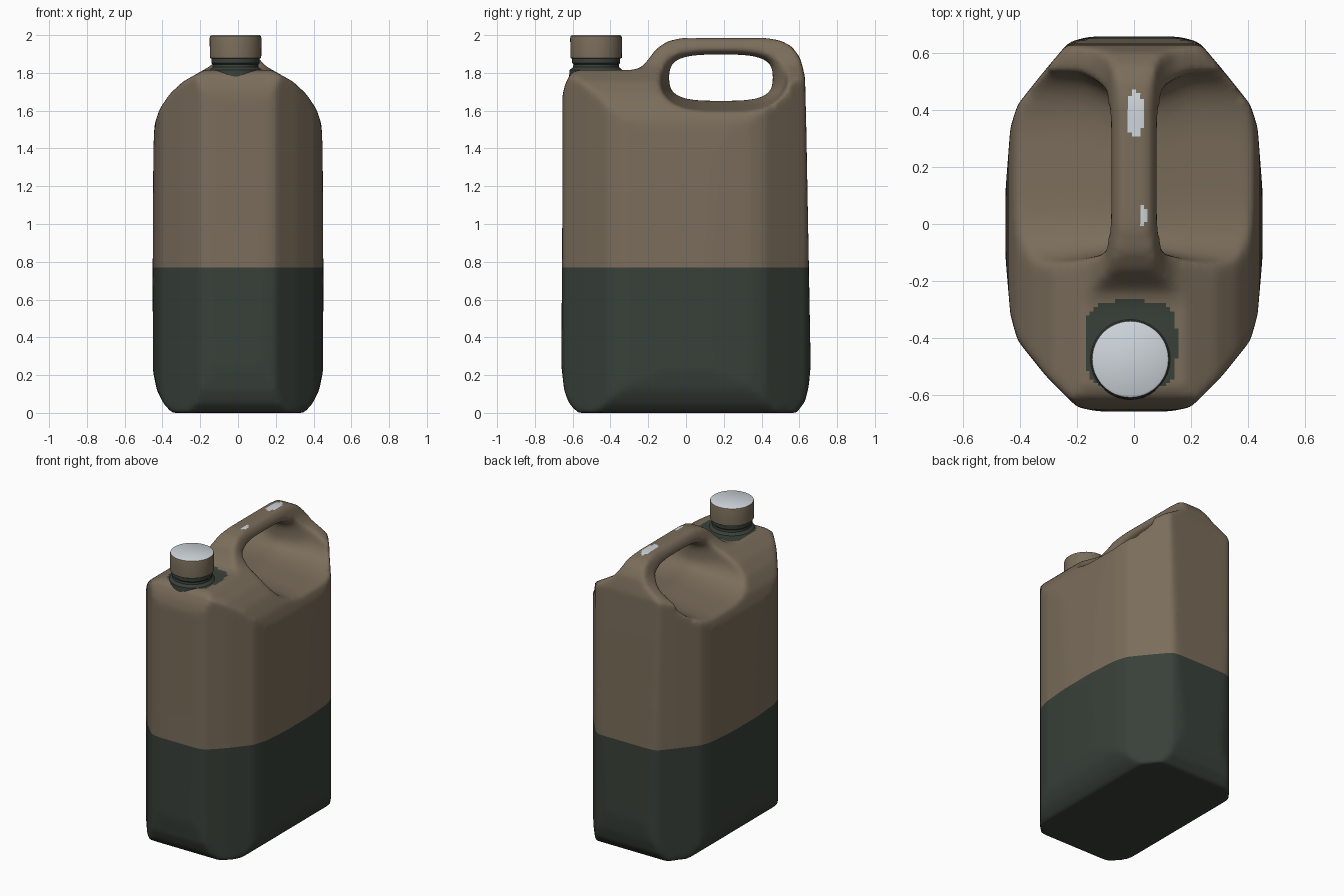
import bpy, bmesh, math
from mathutils import Vector

if "Cube" in bpy.data.objects:
    bpy.data.objects.remove(bpy.data.objects["Cube"])


def material(name, rgb):
    m = bpy.data.materials.new(name)
    m.diffuse_color = (*rgb, 1)
    m.use_nodes = True
    m.node_tree.nodes["Principled BSDF"].inputs["Base Color"].default_value = m.diffuse_color
    return m


BROWN = material("dusty brown", (0.195, 0.152, 0.103))
GREEN = material("dark green", (0.040, 0.052, 0.041))
LIGHT = material("pale metal", (0.62, 0.67, 0.71))


def loft(name, rings):
    """Closed solid through a list of equal-length rings."""
    bm = bmesh.new()
    vs = [[bm.verts.new(p) for p in r] for r in rings]
    n = len(rings[0])
    for a, b in zip(vs, vs[1:]):
        for i in range(n):
            j = (i + 1) % n
            bm.faces.new((a[i], a[j], b[j], b[i]))
    bm.faces.new(vs[0])
    bm.faces.new(vs[-1])
    bmesh.ops.recalc_face_normals(bm, faces=bm.faces)
    me = bpy.data.meshes.new(name)
    bm.to_mesh(me)
    bm.free()
    ob = bpy.data.objects.new(name, me)
    bpy.context.collection.objects.link(ob)
    return ob


def mirrored(half):
    return half + [(-x, z) for x, z in reversed(half)]


# Body: side silhouette, trimmed by the front silhouette and the plan outline
side = [(-0.57, 0), (-0.62, 0.05), (-0.645, 0.12), (-0.66, 0.25), (-0.655, 1.0), (-0.655, 1.68),
        (-0.64, 1.74), (-0.61, 1.80), (-0.57, 1.815), (-0.28, 1.815), (-0.235, 1.83),
        (-0.20, 1.87), (-0.16, 1.925), (-0.10, 1.967), (-0.02, 1.985), (0.42, 1.985),
        (0.50, 1.972), (0.56, 1.94), (0.605, 1.88), (0.63, 1.78), (0.637, 1.5), (0.65, 0.8),
        (0.66, 0.25), (0.65, 0.14), (0.63, 0.06), (0.585, 0)]
front = mirrored([(0.35, 0), (0.395, 0.05), (0.43, 0.12), (0.45, 0.22), (0.452, 0.7),
                  (0.448, 1.4), (0.442, 1.53), (0.415, 1.61), (0.36, 1.69), (0.29, 1.755),
                  (0.20, 1.805), (0.14, 1.84), (0.10, 1.89), (0.08, 1.94), (0.065, 1.972),
                  (0.04, 1.99)])
plan = mirrored([(0.10, -0.665), (0.20, -0.645), (0.31, -0.535), (0.41, -0.41), (0.435, -0.32),
                 (0.452, -0.12), (0.452, 0.12), (0.435, 0.34), (0.41, 0.42), (0.31, 0.545),
                 (0.23, 0.64), (0.12, 0.67)])

body = loft("canister_body", [[(x, y, z) for y, z in side] for x in (-0.6, 0.6)])
front_cut = loft("front_trim", [[(x, y, z) for x, z in front] for y in (-0.9, 0.9)])
plan_cut = loft("plan_trim", [[(x, y, z) for x, y in plan] for z in (-0.2, 2.3)])


# Grip hole that flares outward into the scoops beside the handle
def grip_ring(x, y0, y1, z0, z1, n=40):
    pts = []
    for i in range(n):
        a = 2 * math.pi * i / n
        c, s = math.cos(a), math.sin(a)
        e = 0.62
        pts.append((x, (y0 + y1) / 2 + (y1 - y0) / 2 * math.copysign(abs(c) ** e, c),
                    (z0 + z1) / 2 + (z1 - z0) / 2 * math.copysign(abs(s) ** e, s)))
    return pts


flare = [(0.03, -0.09, 0.46, 1.652, 1.897), (0.08, -0.10, 0.475, 1.645, 1.915),
         (0.18, -0.125, 0.53, 1.63, 2.02), (0.32, -0.15, 0.55, 1.61, 2.1),
         (0.60, -0.17, 0.56, 1.57, 2.2)]
grip_cut = loft("grip_hole", [grip_ring(-x, *r) for x, *r in reversed(flare)]
                + [grip_ring(x, *r) for x, *r in flare])

for cutter, op in ((front_cut, 'INTERSECT'), (plan_cut, 'INTERSECT'), (grip_cut, 'DIFFERENCE')):
    cutter.hide_render = True
    b = body.modifiers.new("trim", 'BOOLEAN')
    b.operation, b.object, b.solver = op, cutter, 'EXACT'

# Melt the trimmed solid into one soft moulded shell
rm = body.modifiers.new("remesh", 'REMESH')
rm.mode, rm.voxel_size = 'VOXEL', 0.015
sm = body.modifiers.new("soften", 'SMOOTH')
sm.factor, sm.iterations = 0.5, 12

bpy.context.view_layer.update()
dg = bpy.context.evaluated_depsgraph_get()
shell = bpy.data.meshes.new_from_object(body.evaluated_get(dg))
body.modifiers.clear()
body.data = shell
for cutter in (front_cut, plan_cut, grip_cut):
    bpy.data.objects.remove(cutter)


# Body colours: dark lower part, dark patch round the neck, worn spots on the handle
def body_colour(c, n):
    if c.z < 0.77:
        return 1
    if c.z > 1.77 and (abs(c.x + 0.01) / 0.16) ** 4 + (abs(c.y + 0.425) / 0.155) ** 4 < 1:
        return 1
    if c.z > 1.94 and n.z > 0.6:
        for x, y, rx, ry in ((0.005, 0.385, 0.03, 0.085), (0.03, 0.03, 0.015, 0.032)):
            if ((c.x - x) / rx) ** 2 + ((c.y - y) / ry) ** 2 < 1:
                return 2
    return 0


shell.materials.clear()
for m in (BROWN, GREEN, LIGHT):
    shell.materials.append(m)
bm = bmesh.new()
bm.from_mesh(shell)
bmesh.ops.bisect_plane(bm, geom=bm.verts[:] + bm.edges[:] + bm.faces[:],
                       plane_co=(0, 0, 0.77), plane_no=(0, 0, 1))
bm.normal_update()
for f in bm.faces:
    f.smooth = True
    f.material_index = body_colour(f.calc_center_median(), f.normal)
bm.to_mesh(shell)
bm.free()


# Neck and cap: turned profiles
def lathe(name, profile, mats, n=48):
    cx, cy = -0.013, -0.476
    ob = loft(name, [[(cx + r * math.cos(2 * math.pi * i / n),
                       cy + r * math.sin(2 * math.pi * i / n), z) for i in range(n)]
                     for r, z in profile])
    for m in mats:
        ob.data.materials.append(m)
    bpy.ops.object.select_all(action='DESELECT')
    ob.select_set(True)
    bpy.context.view_layer.objects.active = ob
    bpy.ops.object.shade_smooth_by_angle(angle=math.radians(35))
    return ob


lathe("neck", [(0.145, 1.76), (0.14, 1.815), (0.122, 1.83), (0.12, 1.845), (0.127, 1.852),
               (0.127, 1.885)], [GREEN])
cap = lathe("cap", [(0.128, 1.875), (0.136, 1.88), (0.137, 1.985), (0.134, 1.996),
                    (0.127, 2.0)], [BROWN, LIGHT])
for p in cap.data.polygons:
    if p.normal.z > 0.7:
        p.material_index = 1
